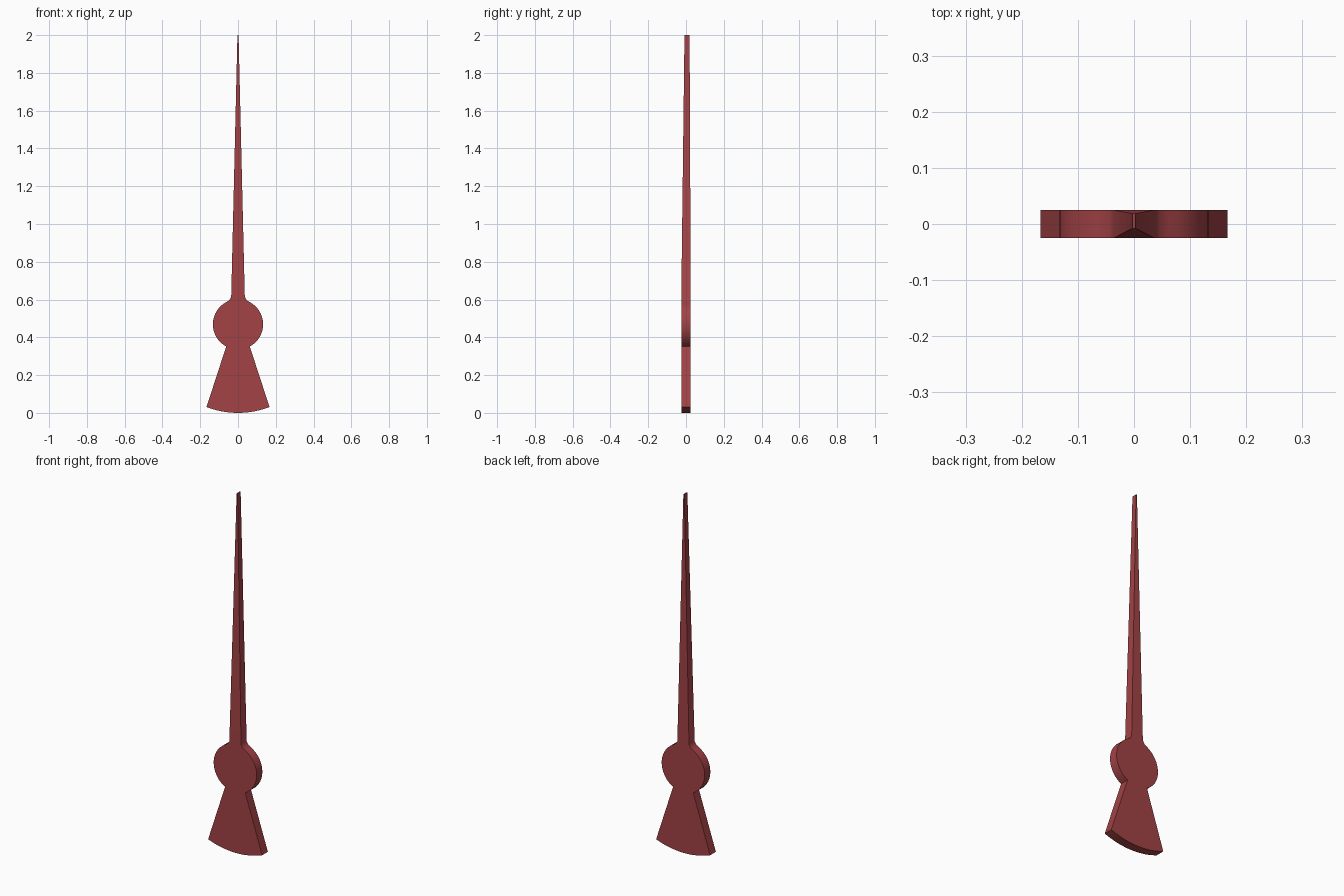
import bpy, bmesh, math

if "Cube" in bpy.data.objects:
    bpy.data.objects.remove(bpy.data.objects["Cube"])

HUB_Z, HUB_R, T = 0.469, 0.133, 0.025

mat = bpy.data.materials.new("dark_red")
mat.diffuse_color = (0.36, 0.055, 0.06, 1)
mat.use_nodes = True
mat.node_tree.nodes["Principled BSDF"].inputs["Base Color"].default_value = mat.diffuse_color

# Right half of the outline, bottom to top
half = []
# curved tail edge, concentric with the hub
a_tail = math.asin(0.167 / HUB_Z)
for i in range(7):
    a = a_tail * i / 6
    half.append((HUB_Z * math.sin(a), HUB_Z - HUB_Z * math.cos(a)))
# round hub
a0, a1 = math.radians(-62), math.radians(62)
for i in range(17):
    a = a0 + (a1 - a0) * i / 16
    half.append((HUB_R * math.cos(a), HUB_Z + HUB_R * math.sin(a)))
# small flare into the needle, then the tip
half += [(0.045, 0.598), (0.036, 0.614), (0.003, 2.0)]

# Mirror to the full outline
outline = half + [(-x, z) for x, z in reversed(half) if x > 1e-6]


def depth(z):
    """Front and back y: the needle thins towards its tip."""
    t = max(0, (z - 0.614) / (2.0 - 0.614))
    return -T + 0.017 * t, T - 0.006 * t


bm = bmesh.new()
front = [bm.verts.new((x, depth(z)[0], z)) for x, z in outline]
back = [bm.verts.new((x, depth(z)[1], z)) for x, z in outline]
n = len(outline)
for i in range(n):
    j = (i + 1) % n
    bm.faces.new((front[i], back[i], back[j], front[j]))
# Front and back faces as strips between mirrored points
m = len(half)
for ring in (front, back):
    for k in range(m - 1):
        quad = [ring[k], ring[k + 1], ring[(n - k - 1) % n], ring[(n - k) % n]]
        bm.faces.new(list(dict.fromkeys(quad)))
bmesh.ops.recalc_face_normals(bm, faces=bm.faces)

mesh = bpy.data.meshes.new("clock_hand")
bm.to_mesh(mesh)
bm.free()
mesh.materials.append(mat)
hand = bpy.data.objects.new("clock_hand", mesh)
bpy.context.collection.objects.link(hand)
bpy.context.view_layer.objects.active = hand
hand.select_set(True)
bpy.ops.object.shade_smooth_by_angle(angle=math.radians(30))
